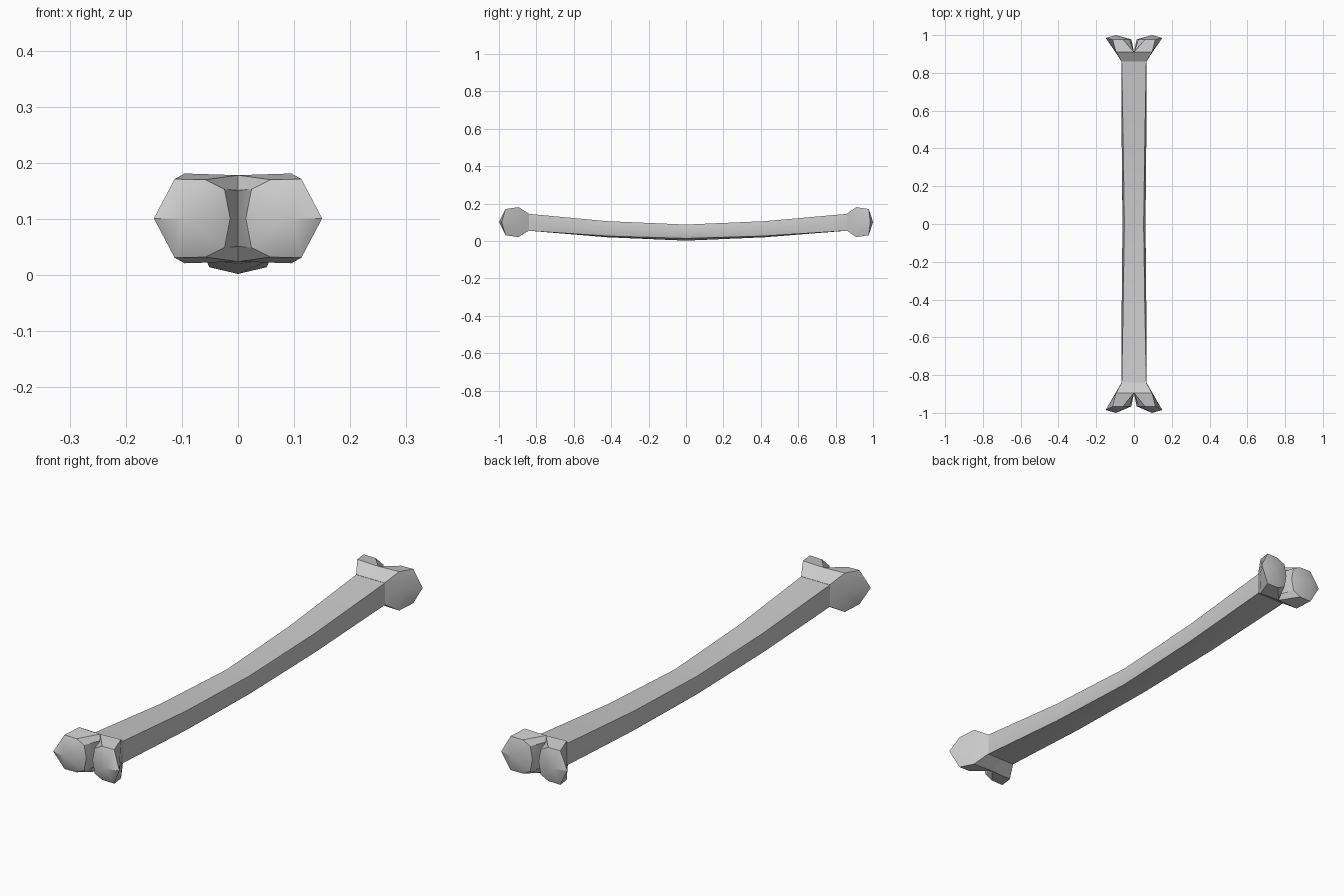
import bpy, bmesh, math

if "Cube" in bpy.data.objects:
    bpy.data.objects.remove(bpy.data.objects["Cube"], do_unlink=True)

bone = bpy.data.materials.new("bone_grey")
bone.use_nodes = True
colour = (0.6, 0.6, 0.6, 1)
bone.diffuse_color = colour
bone.node_tree.nodes["Principled BSDF"].inputs["Base Color"].default_value = colour


def loft(name, rings, tip=None):
    """Skin a list of rings; close the last one with a fan to tip, if given."""
    bm = bmesh.new()
    loops = [[bm.verts.new(p) for p in ring] for ring in rings]
    n = len(loops[0])
    for a, b in zip(loops, loops[1:]):
        for i in range(n):
            j = (i + 1) % n
            bm.faces.new((a[i], a[j], b[j], b[i]))
    bm.faces.new(loops[0])
    if tip:
        apex = bm.verts.new(tip)
        for i in range(n):
            bm.faces.new((loops[-1][i], loops[-1][(i + 1) % n], apex))
    else:
        bm.faces.new(loops[-1])
    bmesh.ops.recalc_face_normals(bm, faces=bm.faces)
    mesh = bpy.data.meshes.new(name)
    bm.to_mesh(mesh)
    bm.free()
    mesh.materials.append(bone)
    ob = bpy.data.objects.new(name, mesh)
    bpy.context.collection.objects.link(ob)
    bpy.ops.object.select_all(action='DESELECT')
    ob.select_set(True)
    bpy.context.view_layer.objects.active = ob
    bpy.ops.object.shade_smooth_by_angle(angle=math.radians(28))
    return ob


# Shaft: bowed, square at the ends, rounder and keeled in the middle
def shaft_ring(y, top, low, corner, side, keel):
    mid = (top + low) / 2
    half = [(corner, top), (side, mid), (corner, low + keel)]
    right = [(x, y, z) for x, z in half]
    left = [(-x, y, z) for x, z in reversed(half)]
    return right + [(0, y, low)] + left


loft("shaft", [
    shaft_ring(-0.84, 0.145, 0.055, 0.065, 0.066, 0),
    shaft_ring(-0.42, 0.106, 0.020, 0.057, 0.065, 0.007),
    shaft_ring(0, 0.088, 0.002, 0.051, 0.061, 0.012),
    shaft_ring(0.42, 0.106, 0.020, 0.057, 0.065, 0.007),
    shaft_ring(0.86, 0.145, 0.055, 0.065, 0.066, 0),
])


# Knobs: half sections (x, y, height above the middle), mirrored up and down
def knob_ring(half):
    # first and last points lie on the middle plane
    return half + [(x, y, -h) for x, y, h in reversed(half[1:-1])]


def knob(name, sx, sy, neck, bulge, rim):
    rings = [
        [(0, neck, 0), (0, neck, .03), (0, neck, .045),
         (.065, neck, .045), (.066, neck, 0)],
        [(0, bulge, 0), (0, bulge, .05), (0, bulge, .077),
         (.095, bulge, .08), (.098, bulge, 0)],
        [(.014, rim, 0), (.024, rim, .052), (.058, rim, .069),
         (.113, rim, .07), (.15, .985, 0)],
    ]
    rings = [[(sx * x, sy * y, .101 + h) for x, y, h in knob_ring(r)] for r in rings]
    loft(name, rings, tip=(sx * .095, sy * 1.0, .101))


for side, sx in (("left", 1), ("right", -1)):
    knob("front_knob_" + side, sx, -1, .84, .895, .965)
    knob("back_knob_" + side, sx, 1, .86, .91, .977)
